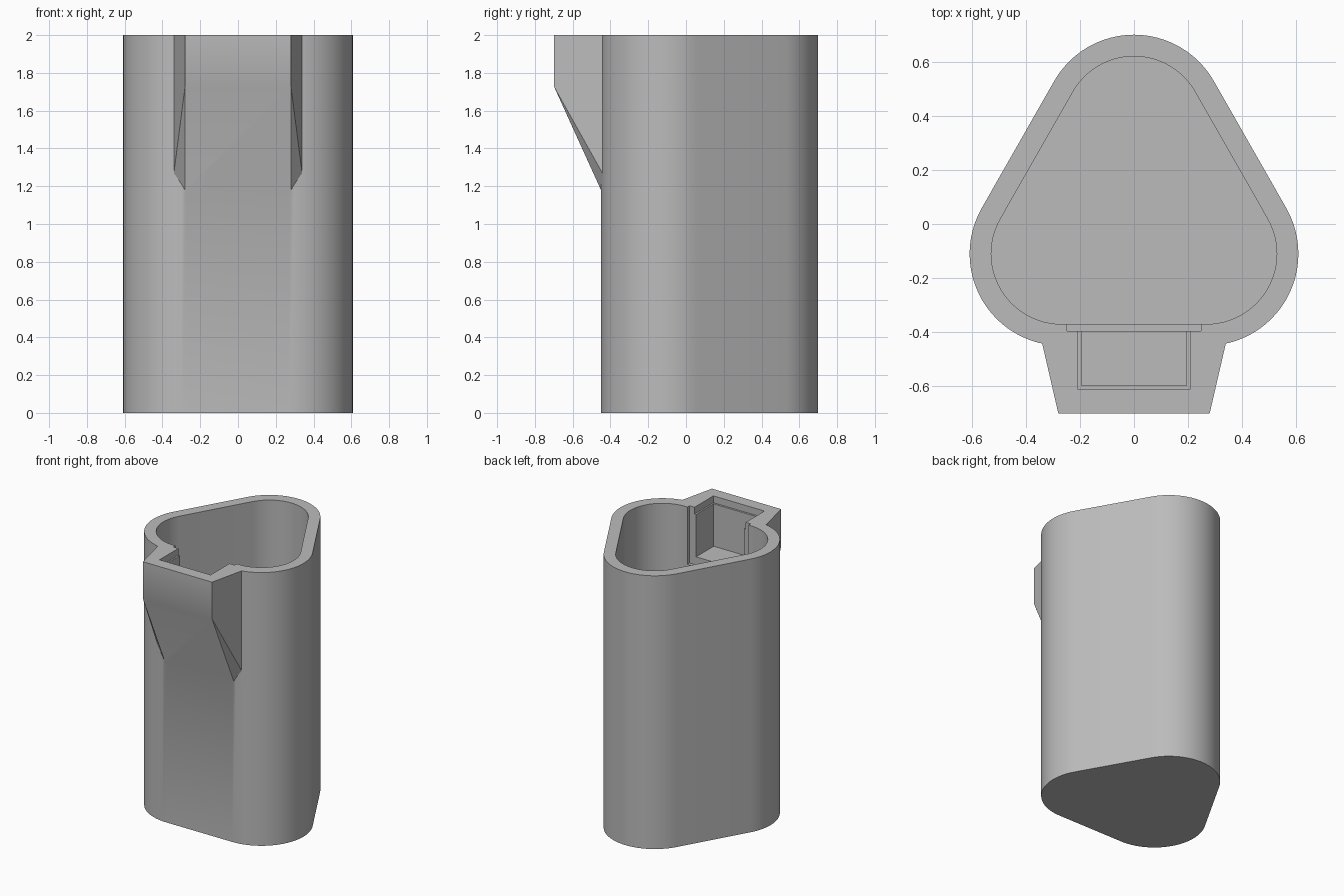
import bpy, bmesh, math
from mathutils import Vector

if "Cube" in bpy.data.objects:
    bpy.data.objects.remove(bpy.data.objects["Cube"], do_unlink=True)

HEIGHT = 2.0
WALL = 0.08
CORNERS = [Vector((0.268, -0.11)), Vector((0, 0.36)), Vector((-0.268, -0.11))]

grey = bpy.data.materials.new("plain grey")
grey.use_nodes = True
grey.diffuse_color = (0.5, 0.5, 0.5, 1)
grey.node_tree.nodes["Principled BSDF"].inputs["Base Color"].default_value = (0.5, 0.5, 0.5, 1)


def make_object(name, bm):
    bmesh.ops.recalc_face_normals(bm, faces=bm.faces)
    mesh = bpy.data.meshes.new(name)
    bm.to_mesh(mesh)
    bm.free()
    mesh.materials.append(grey)
    obj = bpy.data.objects.new(name, mesh)
    bpy.context.collection.objects.link(obj)
    return obj


def rounded_triangle(name, radius, z0, z1, steps=24):
    # arcs around the three corner centres, joined by straight sides
    bm = bmesh.new()
    points = []
    for i, c in enumerate(CORNERS):
        sides = [c - CORNERS[i - 1], CORNERS[(i + 1) % 3] - c]
        a0, a1 = [math.atan2(-s.x, s.y) for s in sides]
        a1 += math.tau if a1 < a0 else 0
        for k in range(steps + 1):
            a = a0 + (a1 - a0) * k / steps
            points.append(c + radius * Vector((math.cos(a), math.sin(a))))
    face = bm.faces.new([bm.verts.new((p.x, p.y, z0)) for p in points])
    ext = bmesh.ops.extrude_face_region(bm, geom=[face])
    top = [v for v in ext["geom"] if isinstance(v, bmesh.types.BMVert)]
    bmesh.ops.translate(bm, verts=top, vec=(0, 0, z1 - z0))
    return make_object(name, bm)


def hull(name, points):
    bm = bmesh.new()
    for p in points:
        bm.verts.new(p)
    bmesh.ops.convex_hull(bm, input=bm.verts)
    bmesh.ops.dissolve_limit(bm, angle_limit=0.01, verts=bm.verts, edges=bm.edges)
    return make_object(name, bm)


def box(name, half_x, y0, y1, z0, z1):
    return hull(name, [(x, y, z) for x in (-half_x, half_x) for y in (y0, y1) for z in (z0, z1)])


def combine(target, tool, operation):
    tool.hide_render = True
    mod = target.modifiers.new(tool.name, "BOOLEAN")
    mod.operation = operation
    mod.solver = "EXACT"
    mod.object = tool
    bpy.context.view_layer.objects.active = target
    bpy.ops.object.modifier_apply(modifier=mod.name)
    bpy.data.objects.remove(tool, do_unlink=True)


# Outer body
body = rounded_triangle("container_body", 0.34, 0, HEIGHT)

# Front housing with a sloped underside; its back runs into the body wall
front = Vector((0.28, -0.7, 1.73))
low = front + 1.15 * (Vector((0.28, -0.45, 1.18)) - front)
side = front + 1.15 * (Vector((0.34, -0.44, 1.265)) - front)
half = [front, low, side] + [Vector((p.x, p.y, HEIGHT)) for p in (front, side)]
housing = hull("front_housing", half + [Vector((-p.x, p.y, p.z)) for p in half])
combine(body, housing, "UNION")

# Main cavity, housing pocket with a shallow lip, and panel groove
for cutter in (
    rounded_triangle("cavity", 0.34 - WALL, WALL, HEIGHT + 0.1),
    box("pocket", 0.195, -0.598, -0.3, 1.64, HEIGHT + 0.1),
    box("pocket_lip", 0.207, -0.612, -0.3, 1.95, HEIGHT + 0.1),
    box("panel_groove", 0.248, -0.395, -0.3, 1.58, HEIGHT + 0.1),
):
    combine(body, cutter, "DIFFERENCE")

# Smooth rounded walls, keep hard edges
bpy.ops.object.select_all(action="DESELECT")
body.select_set(True)
bpy.context.view_layer.objects.active = body
bpy.ops.object.shade_smooth_by_angle(angle=math.radians(30))
